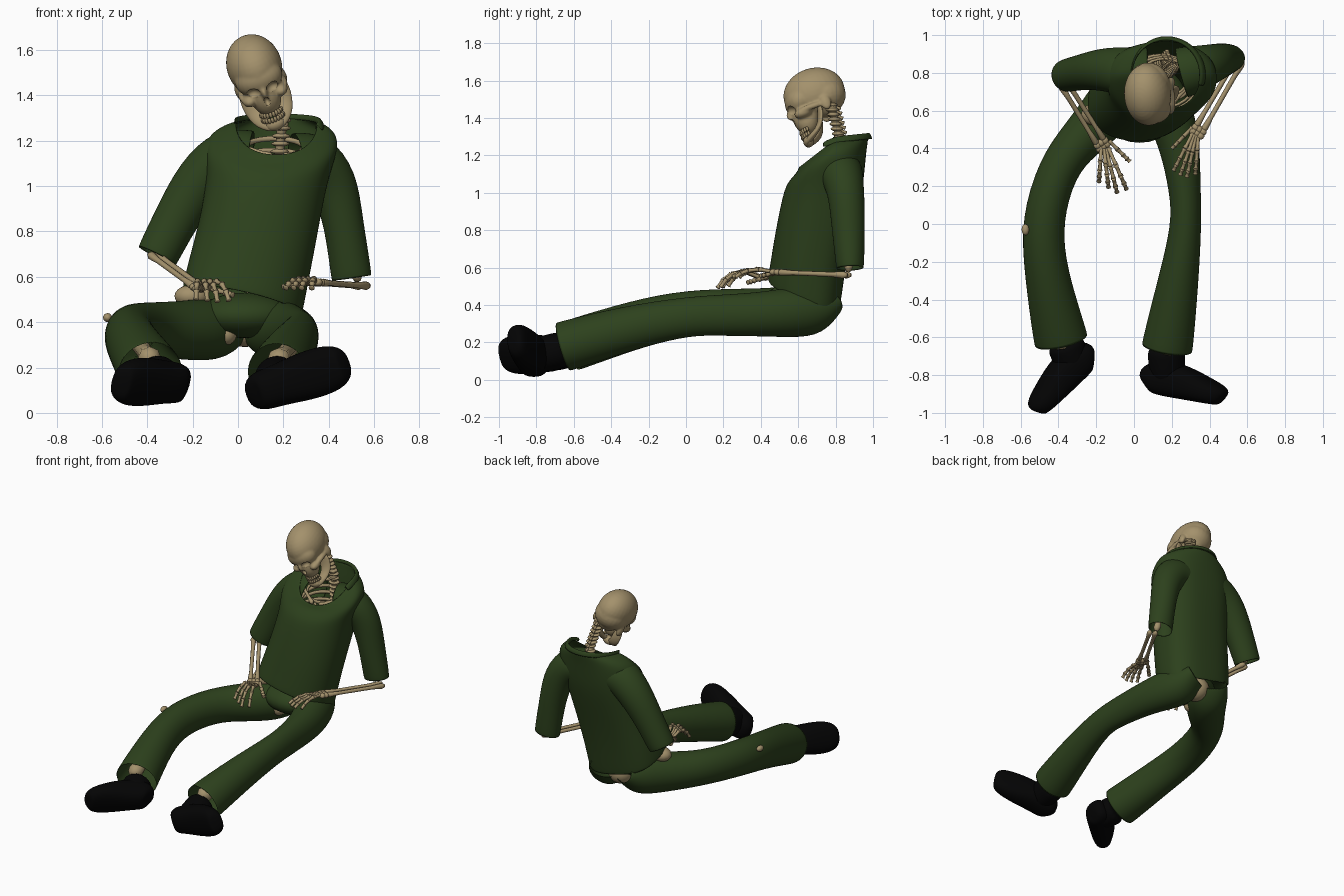
import bpy, bmesh, math
from mathutils import Vector as V, Matrix as M

if "Cube" in bpy.data.objects:
    bpy.data.objects.remove(bpy.data.objects["Cube"])


def material(name, rgb):
    m = bpy.data.materials.new(name)
    m.diffuse_color = (*rgb, 1)
    m.use_nodes = True
    m.node_tree.nodes["Principled BSDF"].inputs["Base Color"].default_value = m.diffuse_color
    return m


BONE = material("bone tan", (0.37, 0.285, 0.15))
CLOTH = material("dark green cloth", (0.026, 0.053, 0.012))
BOOT = material("boot black", (0.0012, 0.0012, 0.0013))


def finish(bm, name, mat, subsurf=0, thick=0):
    bmesh.ops.recalc_face_normals(bm, faces=bm.faces[:])
    for f in bm.faces:
        f.smooth = True
    me = bpy.data.meshes.new(name)
    bm.to_mesh(me)
    bm.free()
    me.materials.append(mat)
    ob = bpy.data.objects.new(name, me)
    bpy.context.collection.objects.link(ob)
    if thick:
        s = ob.modifiers.new("thickness", 'SOLIDIFY')
        s.thickness, s.offset = thick, -1
    if subsurf:
        s = ob.modifiers.new("smooth", 'SUBSURF')
        s.levels = s.render_levels = subsurf
    return ob


def bridge(bm, rings, cap):
    n = len(rings[0])
    for r, q in zip(rings, rings[1:]):
        for i in range(n):
            bm.faces.new((r[i], r[(i + 1) % n], q[(i + 1) % n], q[i]))
    if cap:
        bm.faces.new(rings[0])
        bm.faces.new(rings[-1][::-1])


def oval(i, seg, p):
    c, s = math.cos(2 * math.pi * i / seg), math.sin(2 * math.pi * i / seg)
    return math.copysign(abs(c) ** (2 / p), c), math.copysign(abs(s) ** (2 / p), s)


def loft(bm, pts, ref=None, seg=16, cap=False, p=2):
    """Tube through (x, y, z, half width, half height) stations."""
    c = [V(q[:3]) for q in pts]
    rings = []
    for k, q in enumerate(pts):
        t = (c[min(k + 1, len(c) - 1)] - c[max(k - 1, 0)]).normalized()
        up = V(ref) if ref else (V((0, 1, 0)) if abs(t.z) > .8 else V((0, 0, 1)))
        side = t.cross(up).normalized()
        up = side.cross(t)
        rings.append([bm.verts.new(c[k] + side * q[3] * u + up * q[4] * w)
                      for u, w in (oval(i, seg, p) for i in range(seg))])
    bridge(bm, rings, cap)


def bone(bm, a, b, r):
    """Straight bone with knobbed ends."""
    a, b = V(a), V(b)
    loft(bm, [(*a.lerp(b, f), r * k, r * k) for f, k in
              ((0, .7), (.05, 1.25), (.22, .85), (.78, .8), (.95, 1.15), (1, .6))], seg=8, cap=True)


def ball(bm, c, r, seg=16):
    bmesh.ops.create_uvsphere(bm, u_segments=seg, v_segments=seg // 2 + 2, radius=1,
                              matrix=M.Translation(c) @ M.Diagonal((*r, 1)))


def garment(name, pts, ref, p=2):
    bm = bmesh.new()
    loft(bm, pts, ref, 16, False, p)
    return finish(bm, name, CLOTH, 2, .008)


# ---- shirt body: x, y, z, half width, half depth, slope x, slope front, slope back
bm = bmesh.new()
rings = []
for x, y, z, a, b, sx, sf, sb in (
        (.015, .63, .475, .265, .195, -.22, -.3, -.45), (.04, .65, .60, .268, .2, -.15, -.1, -.1),
        (.08, .68, .77, .265, .207, -.08, 0, 0), (.125, .73, 1.0, .265, .212, 0, 0, 0),
        (.14, .75, 1.11, .285, .205, 0, .25, 0), (.15, .775, 1.205, .30, .19, 0, .55, .08),
        (.163, .785, 1.262, .245, .188, 0, .76, .05), (.17, .79, 1.285, .178, .185, 0, .78, .08)):
    ring = []
    for i in range(28):
        # squarer back, rounder front
        u, w = oval(i, 28, (2.15 if i >= 14 else 2.7) if z < 1.2 else 2.2)
        ring.append(bm.verts.new((x + a * u, y + b * w, z + sx * a * u + (sf if w < 0 else sb) * b * w)))
    rings.append(ring)
bridge(bm, rings, False)
finish(bm, "shirt_body", CLOTH, 2, .008)

# ---- collar folded outward around the back of the neck
bm = bmesh.new()
rows = []
for k, z in ((.98, 1.275), (1.0, 1.3), (1.06, 1.302), (1.13, 1.268)):
    row = []
    for j in range(17):
        t = math.radians(-18 + 200 * j / 16)
        flare = 1 + (k - 1) * (1.5 if math.cos(t) > 0 else .5)
        row.append(bm.verts.new((.17 + .18 * flare * math.cos(t), .79 + .185 * k * math.sin(t),
                                 z + math.sin(t) * (.1 if t < 0 else .02))))
    rows.append(row)
for r, q in zip(rows, rows[1:]):
    for j in range(16):
        bm.faces.new((r[j], r[j + 1], q[j + 1], q[j]))
finish(bm, "shirt_collar", CLOTH, 1, .008)

# ---- sleeves and trousers
garment("right_sleeve", [(.06, .8, 1.12, .13, .14), (-.055, .81, 1.135, .135, .13), (-.17, .82, 1.03, .118, .115),
                         (-.272, .805, .86, .1, .095), (-.36, .785, .685, .096, .09)], (0, 1, 0))
garment("left_sleeve", [(.25, .8, 1.11, .13, .14), (.345, .825, 1.12, .13, .125), (.425, .855, 1.02, .112, .1),
                        (.465, .867, .85, .087, .093), (.503, .878, .585, .093, .076)], (0, 1, 0))
garment("right_trouser_leg", [(-.03, .78, .42, .12, .07), (-.08, .69, .372, .145, .14), (-.17, .56, .365, .14, .14),
                              (-.29, .44, .365, .118, .128), (-.405, .30, .37, .108, .12), (-.49, .02, .36, .113, .125),
                              (-.47, -.25, .305, .115, .13), (-.383, -.63, .177, .15, .142)], (0, 0, 1))
garment("left_trouser_leg", [(.09, .78, .42, .12, .07), (.14, .69, .368, .14, .14), (.20, .56, .36, .128, .137),
                             (.245, .4, .35, .108, .12), (.27, .18, .345, .085, .112), (.28, 0, .34, .08, .105),
                             (.235, -.3, .28, .11, .122), (.173, -.67, .173, .142, .14)], (0, 0, 1))
bm = bmesh.new()
ball(bm, (.03, .6, .43), (.21, .17, .10), 24)
finish(bm, "trouser_waist", CLOTH)


# ---- boots: foot from heel to toe plus a shaft up the ankle
def boot(name, heel, toe, away, ankle):
    heel, toe, away = V(heel), V(toe), V(away)
    t = (toe - heel).normalized()
    n = (away - t * away.dot(t)).normalized()
    bm = bmesh.new()
    loft(bm, [(*(heel.lerp(toe, f) + n * h), w, h) for f, w, h in
              ((0, .055, .055), (.05, .09, .088), (.3, .094, .1), (.55, .11, .086),
               (.82, .11, .064), (.96, .085, .053), (1, .05, .04))], n, 16, True, 2.5)
    finish(bm, name + "_foot", BOOT, 2)
    base = heel.lerp(toe, .28) + n * .07
    bm = bmesh.new()
    loft(bm, [(*V(ankle).lerp(base, f), r, r) for f, r in
              ((0, .1), (.3, .1), (.7, .098), (1, .08))], (0, 0, 1), 16, True)
    finish(bm, name + "_shaft", BOOT, 2)


boot("right_boot", (-.18, -.74, .1), (-.495, -1.02, .115), (-.55, .6, .3), (-.37, -.62, .165))
boot("left_boot", (.05, -.895, .072), (.47, -.965, .212), (.1, 1, .12), (.17, -.64, .165))

# ---- limb bones inside the clothes
bm = bmesh.new()
for a, b, r in (((-.1, .81, 1.13), (-.36, .76, .70), .022), ((.38, .84, 1.12), (.53, .87, .58), .022),
                ((-.12, .62, .37), (-.48, .05, .37), .032), ((-.48, .03, .36), (-.385, -.66, .235), .045),
                ((.18, .62, .37), (.28, .03, .35), .032), ((.28, 0, .34), (.175, -.69, .23), .045),
                ((.15, .64, 1.13), (-.06, .78, 1.2), .013), ((.2, .64, 1.13), (.38, .82, 1.17), .013)):
    bone(bm, a, b, r)
ball(bm, (-.575, -.03, .42), (.02, .03, .02))
finish(bm, "limb_bones", BONE)
bm = bmesh.new()
ball(bm, (.03, .70, .375), (.09, .09, .085), 20)
ball(bm, (-.05, .545, .35), (.045, .05, .05))
ball(bm, (-.205, .58, .515), (.075, .06, .05))
finish(bm, "pelvis", BONE)


# ---- forearms and hands
def arm(name, elbow, wrist, tips, thumb, knuckle_z):
    bm = bmesh.new()
    e, w = V(elbow), V(wrist)
    d = (w - e).normalized()
    side = d.cross(V((0, 0, 1))).normalized()
    for k in (-1, 1):
        bone(bm, e + side * .019 * k, w + side * .022 * k, .0155)
    for k in range(-1, 2):
        for j in range(2):
            ball(bm, w + side * .023 * k + d * .024 * j, (.021, .022, .017), 10)
    for k, tip in enumerate(tips + [thumb]):
        t = V(tip)
        base = w + d * .03 + (t - V(tips[1])) * .25
        path = [base]
        for f, lift in ((.42, 1), (.68, .85), (.86, .5)):
            q = base.lerp(t, f)
            if k < 4:
                q.z = t.z + (knuckle_z - t.z) * lift
            path.append(q)
        path.append(t)
        for a, b in zip(path, path[1:]):
            bone(bm, a, b, .012)
    finish(bm, name, BONE)


arm("right_forearm_hand", (-.375, .75, .70), (-.175, .43, .555),
    [(-.185, .225, .50), (-.135, .195, .495), (-.09, .168, .49), (-.04, .185, .495)], (-.022, .33, .52), .58)
arm("left_forearm_hand", (.56, .87, .56), (.345, .5, .575),
    [(.325, .265, .55), (.28, .25, .55), (.245, .26, .55), (.21, .285, .55)], (.2, .4, .555), .59)

# ---- spine of stacked vertebrae
bm = bmesh.new()
spine = [V(q) for q in ((.15, .775, 1.47), (.195, .82, 1.29), (.175, .87, 1.05), (.1, .81, .7), (.03, .73, .42))]
for a, b, n in zip(spine, spine[1:], (7, 7, 8, 6)):
    for k in range(n):
        c = a.lerp(b, k / n)
        ball(bm, c, (.04, .034, .0125), 12)
        bone(bm, c, c + V((0, .052, -.022)), .01)
    bone(bm, a, b, .024)
finish(bm, "spine", BONE)

# ---- ribs and breastbone
bm = bmesh.new()
for k in range(7):
    z, a, b = 1.17 - .06 * k, min(.13 + .025 * k, .2), min(.1 + .02 * k, .15)
    loft(bm, [(.16 - .008 * k + a * math.cos(t), .775 - .01 * k + b * math.sin(t), z + .4 * b * math.sin(t), .008, .013)
              for t in (math.radians(90 + 15 * j) for j in range(25))], (0, 0, 1), 6)
ball(bm, (.165, .65, 1.04), (.025, .012, .1))
finish(bm, "ribcage", BONE)

# ---- skull, tilted to one side and nodding
POSE = M.Translation((.072, .68, 1.53)) @ M.Rotation(math.radians(-20), 4, 'Y') @ M.Rotation(math.radians(19), 4, 'X')
bm = bmesh.new()
ball(bm, (0, .005, 0), (.122, .167, .137), 32)
ball(bm, (0, .05, -.035), (.115, .118, .1), 24)
ball(bm, (0, -.085, -.03), (.108, .082, .08), 24)
ball(bm, (0, -.085, -.12), (.068, .068, .09), 24)
ball(bm, (0, -.155, -.08), (.014, .022, .03))
ball(bm, (0, .05, -.1), (.07, .07, .05))
for s in (-1, 1):
    ball(bm, (.072 * s, -.095, -.11), (.034, .05, .028))
    ball(bm, (.1 * s, -.035, -.1), (.014, .075, .016))
    ball(bm, (.1 * s, .035, -.1), (.02, .03, .045))
skull = finish(bm, "skull", BONE)
skull.matrix_world = POSE
r = skull.modifiers.new("fuse", 'REMESH')
r.mode, r.voxel_size, r.use_smooth_shade = 'VOXEL', .007, True
s = skull.modifiers.new("soften", 'SMOOTH')
s.factor, s.iterations = .5, 6
bm = bmesh.new()
for s in (-1, 1):
    ball(bm, (.049 * s, -.165, -.072), (.035, .045, .028), 20)
ball(bm, (0, -.17, -.125), (.016, .04, .024))
cutter = finish(bm, "socket_cutter", BONE)
cutter.matrix_world = POSE
cutter.hide_render = True
cutter.display_type = 'WIRE'
b = skull.modifiers.new("sockets", 'BOOLEAN')
b.operation, b.object = 'DIFFERENCE', cutter

# ---- jaw and teeth
bm = bmesh.new()
for s in (-1, 1):
    loft(bm, [(.084 * s, 0, -.1, .012, .028), (.08 * s, -.01, -.155, .013, .04), (.07 * s, -.035, -.21, .015, .036),
              (.052 * s, -.075, -.236, .016, .032), (.025 * s, -.112, -.25, .018, .03),
              (0, -.12, -.252, .018, .03)], (s, .3, 0), 12, True)
ball(bm, (0, -.112, -.25), (.044, .03, .03))
jaw = finish(bm, "jaw", BONE, 1)
jaw.matrix_world = POSE
bm = bmesh.new()
for k in range(10):
    t = math.radians(-72 + 16 * k)
    for z in (-.195, -.22):
        ball(bm, (.05 * math.sin(t), -.085 - .052 * math.cos(t), z), (.008, .008, .0135), 8)
teeth = finish(bm, "teeth", BONE)
teeth.matrix_world = POSE
